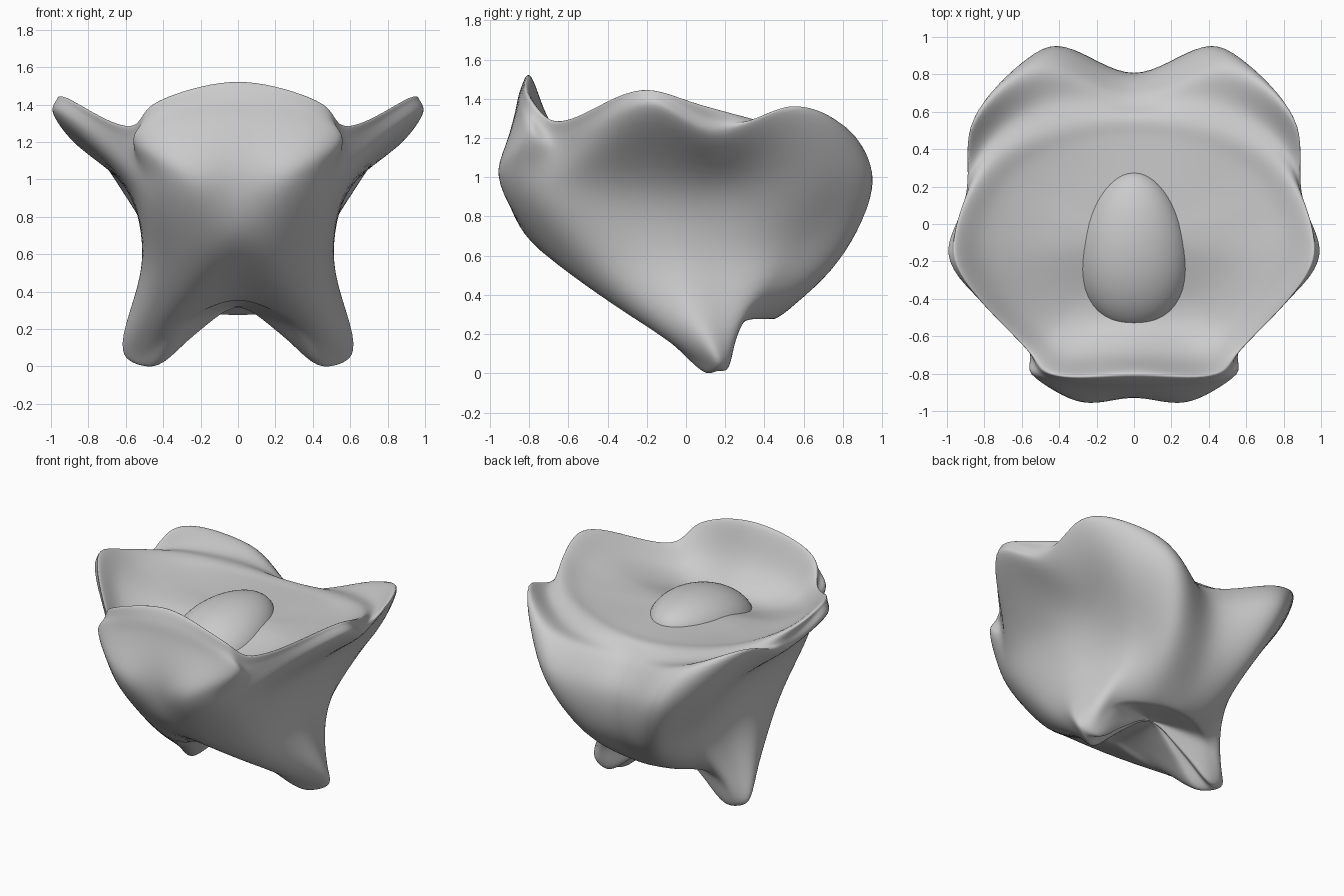
import bpy, bmesh, math
from mathutils import Vector

if "Cube" in bpy.data.objects:
    bpy.data.objects.remove(bpy.data.objects["Cube"])

# centripetal cubic through points, 'n' samples per span
def spline(pts, n, closed=False):
    m = len(pts)
    if closed:
        P = [pts[-1]] + pts + pts[:2]
    else:
        P = [2 * pts[0] - pts[1]] + pts + [2 * pts[-1] - pts[-2]]
    out = []
    for i in range(1, m + 1 if closed else m):
        a, b, c, d = P[i - 1:i + 3]
        h0, h1, h2 = [max((q - p).length, 1e-4) ** 0.5 for p, q in ((a, b), (b, c), (c, d))]
        t1 = h1 * ((b - a) / h0 - (c - a) / (h0 + h1) + (c - b) / h1)
        t2 = h1 * ((c - b) / h1 - (d - b) / (h1 + h2) + (d - c) / h2)
        for k in range(n):
            t = k / n
            out.append(b * (2*t**3 - 3*t*t + 1) + t1 * (t**3 - 2*t*t + t)
                       + c * (3*t*t - 2*t**3) + t2 * (t**3 - t*t))
    if not closed:
        out.append(pts[-1].copy())
    return out

# half outline (front centre to back centre) mirrored into a full ring
def ring(half):
    h = [Vector(p) for p in half]
    return h + [Vector((-p.x, p.y, p.z)) for p in h[-2:0:-1]]

def finish(name, bm):
    bmesh.ops.remove_doubles(bm, verts=bm.verts, dist=1e-5)
    bmesh.ops.recalc_face_normals(bm, faces=bm.faces)
    me = bpy.data.meshes.new(name)
    bm.to_mesh(me)
    bm.free()
    me.shade_smooth()
    ob = bpy.data.objects.new(name, me)
    bpy.context.collection.objects.link(ob)
    return ob

# rings: front centre, front corner, notch, wing tip, crease, lobe, lobe back, back centre
rim = ring([(0, -.80, 1.53), (.44, -.80, 1.415), (.57, -.67, 1.285), (.945, -.22, 1.45),
            (.92, .08, 1.37), (.72, .36, 1.29), (.38, .52, 1.23), (0, .57, 1.20)])
outer = ring([(0, -.87, 1.34), (.55, -.81, 1.23), (.56, -.66, 1.13), (.995, -.19, 1.37),
              (.885, .16, 1.21), (.87, .55, 1.375), (.50, .84, 1.23), (0, .70, 1.08)])
belly = ring([(0, -.93, 1.0), (.28, -.955, 1.0), (.50, -.69, .92), (.59, -.20, .95),
              (.58, .20, .94), (.65, .68, 1.0), (.45, .96, 1.0), (0, .80, .90)])
waist = ring([(0, -.80, .68), (.24, -.67, .60), (.45, -.42, .55), (.51, -.10, .58),
              (.47, .20, .58), (.42, .54, .62), (.31, .77, .58), (0, .74, .58)])
low = ring([(0, -.28, .37), (.30, -.20, .26), (.53, .08, .08), (.62, .16, .09),
            (.56, .22, .10), (.40, .29, .27), (.19, .42, .29), (0, .46, .29)])

# shallow dish inside the rim, falling slightly towards the front
mid = Vector((0, -.1, 1.20))
def dish(t):
    out = []
    for p in rim:
        y = mid.y + (p.y - mid.y) * t
        base = mid.z + .3 * min(0, y - mid.y)
        out.append(Vector((p.x * t, y, base + (p.z - base) * t ** 4)))
    return out

valley = [r.lerp(o, .45) for r, o in zip(rim, outer)]
for v in valley:
    if v.y > .3:
        v.z -= .07 * abs(v.x)
    elif abs(v.x) > .93:
        v.z += .02
    elif abs(v.x) < .1:
        v.y -= .015

# underside between the two feet
under = Vector((0, .17, .33))
def sole(t):
    out = []
    for p in low:
        q = p.lerp(under, t)
        s = t * t * (3 - 2 * t)
        q.z = p.z * (1 - s) + under.z * s - (.10 * (1 - t) if p.z < .15 else 0)
        out.append(q)
    return out

rings = [[mid] * len(rim), dish(.3), dish(.6), dish(.84), rim, valley, outer, belly, waist, low,
         sole(.17), sole(.5), sole(.85), [under] * len(rim)]

# shell body
cols = [spline(list(c), 8) for c in zip(*rings)]
rows = [spline(list(r), 10, True) for r in zip(*cols)]
bm = bmesh.new()
grid = [[bm.verts.new(p) for p in r] for r in rows]
n = len(grid[0])
for a, b in zip(grid, grid[1:]):
    for i in range(n):
        j = (i + 1) % n
        bm.faces.new((a[i], a[j], b[j], b[i]))
bmesh.ops.remove_doubles(bm, verts=bm.verts, dist=1e-5)
for _ in range(6):
    bmesh.ops.smooth_vert(bm, verts=bm.verts, factor=.5, use_axis_x=True, use_axis_y=True, use_axis_z=True)
lowest = min(v.co.z for v in bm.verts)
for v in bm.verts:
    v.co.z -= lowest * max(0, 1 - v.co.z)
finish("shell_body", bm)

# egg sunk in the dish, narrow end to the back
bm = bmesh.new()
bmesh.ops.create_uvsphere(bm, u_segments=48, v_segments=32, radius=1)
for v in bm.verts:
    x, y, z = v.co
    w = 1 - .14 * y
    v.co = (x * w * .295, -.145 + y * .425, 1.10 + z * w * .21 + .07 * y)
finish("egg", bm)
